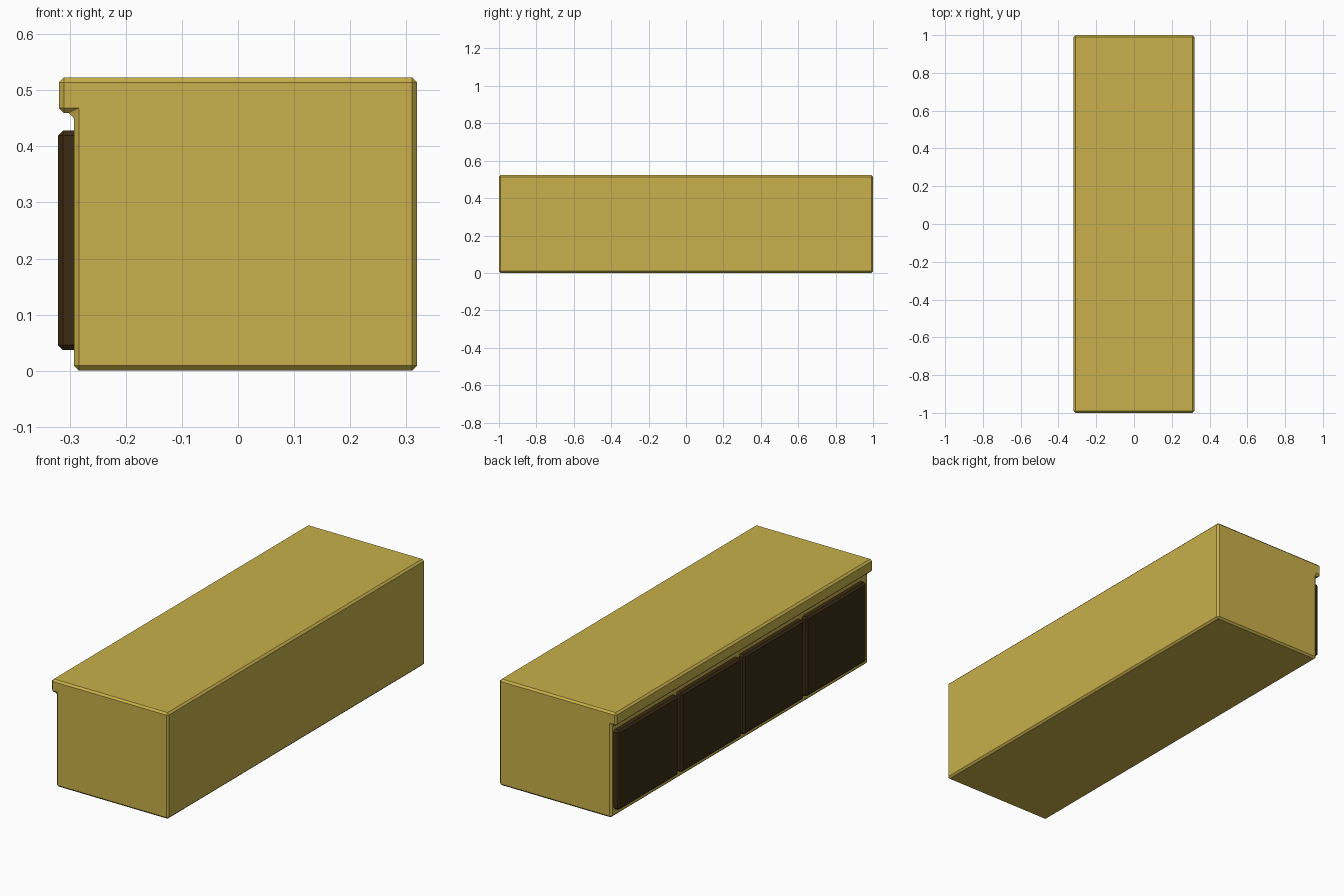
import bpy

if "Cube" in bpy.data.objects:
    bpy.data.objects.remove(bpy.data.objects["Cube"])


def material(name, color):
    mat = bpy.data.materials.new(name)
    mat.diffuse_color = (*color, 1)
    mat.use_nodes = True
    mat.node_tree.nodes["Principled BSDF"].inputs["Base Color"].default_value = mat.diffuse_color
    return mat


gold = material("ochre_wood", (0.58, 0.434, 0.069))
brown = material("dark_brown", (0.044, 0.024, 0.006))
CHAMFER = 0.009


def extrude_y(name, profile, y0, y1, mat):
    """Extrude an (x, z) profile along y and chamfer every edge."""
    n = len(profile)
    verts = [(x, y, z) for y in (y0, y1) for x, z in profile]
    faces = [list(range(n)), list(range(2 * n - 1, n - 1, -1))]
    faces += [[(i + 1) % n, i, i + n, (i + 1) % n + n] for i in range(n)]
    mesh = bpy.data.meshes.new(name)
    mesh.from_pydata(verts, [], faces)
    mesh.materials.append(mat)
    obj = bpy.data.objects.new(name, mesh)
    bpy.context.collection.objects.link(obj)
    bevel = obj.modifiers.new("chamfer", 'BEVEL')
    bevel.width = CHAMFER
    bevel.segments = 1
    bevel.limit_method = 'ANGLE'
    return obj


# Cabinet body with the top lip overhanging the drawer side
extrude_y("cabinet_body",
          [(-0.292, 0), (0.319, 0), (0.319, 0.523), (-0.319, 0.523),
           (-0.319, 0.459), (-0.292, 0.459)], -1, 1, gold)

# Row of four drawer fronts, backs sunk into the body
WIDTH, PITCH, CENTRE = 0.466, 0.488, 0.015
for i in range(4):
    y = CENTRE + (i - 1.5) * PITCH
    extrude_y(f"drawer_front_{i + 1}",
              [(-0.321, 0.037), (-0.27, 0.037), (-0.27, 0.428), (-0.321, 0.428)],
              y - WIDTH / 2, y + WIDTH / 2, brown)
